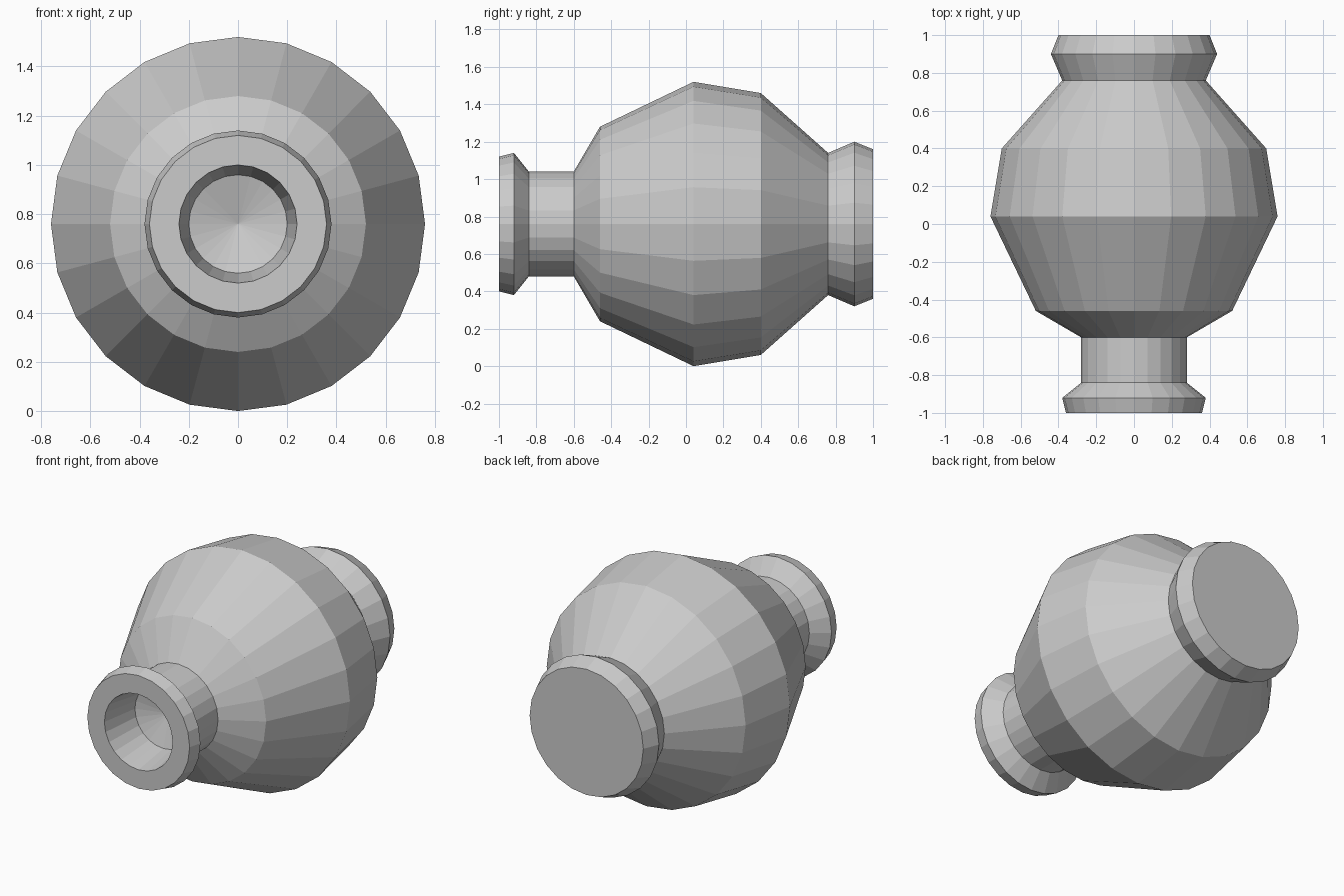
import bpy, bmesh
from math import sin, cos, tau

if "Cube" in bpy.data.objects:
    bpy.data.objects.remove(bpy.data.objects["Cube"])

SIDES = 24
AXIS_Z = 0.76

# Lathe profile as (y, radius): mouth floor, mouth wall, outer body, back cap
PROFILE = [
    (-0.75, 0.20), (-1.00, 0.24),                                # mouth
    (-1.00, 0.36), (-0.92, 0.38), (-0.84, 0.28), (-0.60, 0.28),  # lip and neck
    (-0.46, 0.52), (0.04, 0.76), (0.40, 0.70),                   # belly
    (0.76, 0.38), (0.90, 0.44), (1.00, 0.40),                    # foot
]
MOUTH_TIP_Y = -0.69

bm = bmesh.new()


def ring(y, r):
    return [bm.verts.new((r * sin(tau * i / SIDES), y, AXIS_Z + r * cos(tau * i / SIDES)))
            for i in range(SIDES)]


# Walls between neighbouring rings
rings = [ring(y, r) for y, r in PROFILE]
for a, b in zip(rings, rings[1:]):
    for i in range(SIDES):
        j = (i + 1) % SIDES
        bm.faces.new((a[i], a[j], b[j], b[i]))

# Shallow cone closing the mouth, flat face closing the foot
tip = bm.verts.new((0, MOUTH_TIP_Y, AXIS_Z))
for i in range(SIDES):
    bm.faces.new((tip, rings[0][(i + 1) % SIDES], rings[0][i]))
bm.faces.new(rings[-1])

bmesh.ops.recalc_face_normals(bm, faces=bm.faces[:])
mesh = bpy.data.meshes.new("vase")
bm.to_mesh(mesh)
bm.free()
vase = bpy.data.objects.new("vase", mesh)
bpy.context.collection.objects.link(vase)
